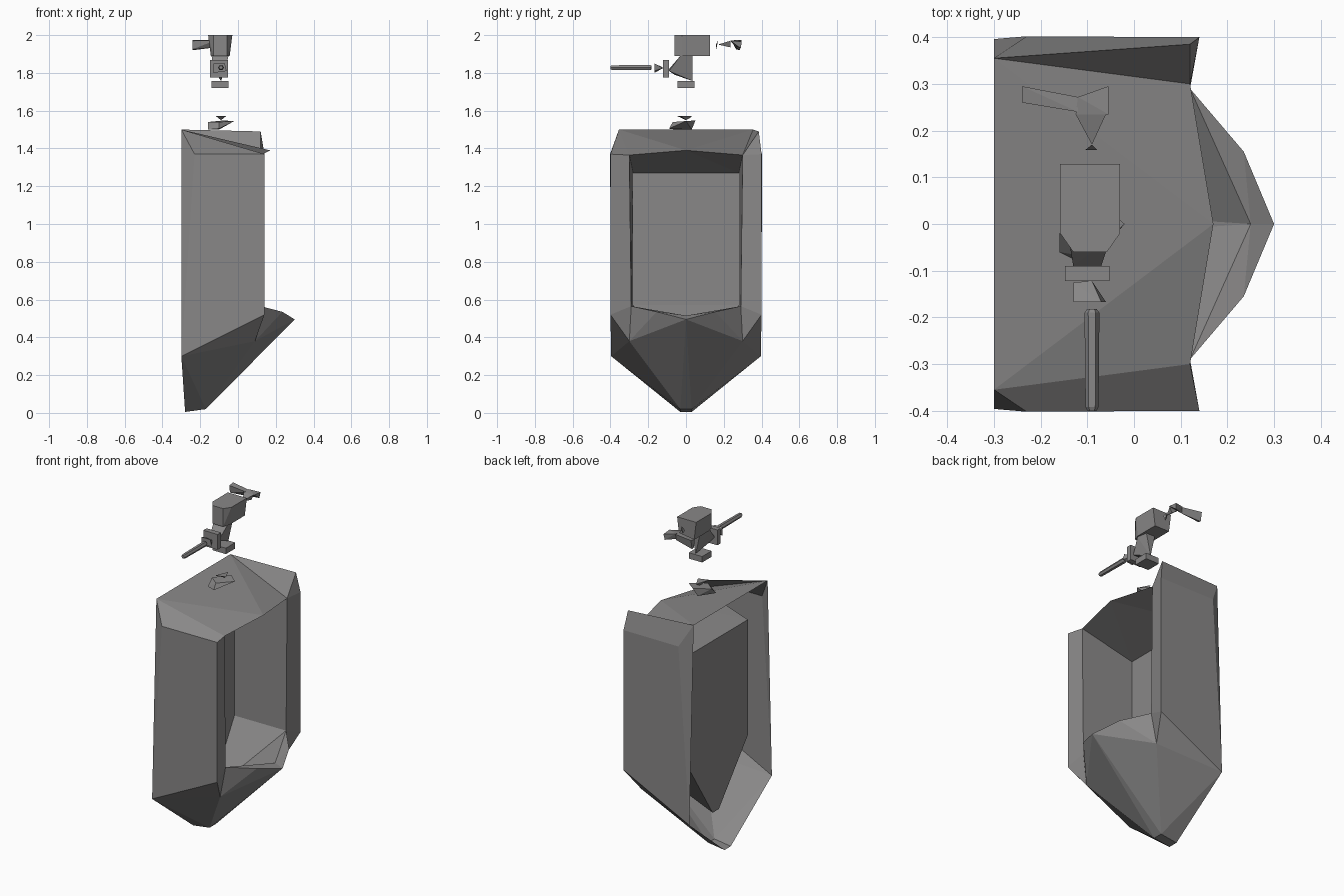
import bpy, bmesh, math
from mathutils import Vector

if "Cube" in bpy.data.objects:
    bpy.data.objects.remove(bpy.data.objects["Cube"])

grey = bpy.data.materials.new("mid grey")
grey.diffuse_color = (0.25, 0.245, 0.245, 1)
grey.use_nodes = True
grey.node_tree.nodes["Principled BSDF"].inputs["Base Color"].default_value = grey.diffuse_color


def finish(name, bm):
    me = bpy.data.meshes.new(name)
    bm.to_mesh(me)
    bm.free()
    me.materials.append(grey)
    ob = bpy.data.objects.new(name, me)
    bpy.context.collection.objects.link(ob)
    return ob


def hull(name, pts):
    """Faceted solid around a few corner points."""
    bm = bmesh.new()
    vs = [bm.verts.new(p) for p in pts]
    r = bmesh.ops.convex_hull(bm, input=vs)
    bmesh.ops.delete(bm, geom=[v for v in bm.verts if not v.link_faces], context='VERTS')
    bmesh.ops.recalc_face_normals(bm, faces=bm.faces)
    return finish(name, bm)


def box(name, lo, hi):
    return hull(name, [(x, y, z) for x in (lo[0], hi[0])
                       for y in (lo[1], hi[1]) for z in (lo[2], hi[2])])


# Basin: half-side corner points, mirrored in y; the wall side is left open
side = {
    'A': (-.3, .355, 1.5), 'B': (-.3, .396, .3), 'D': (-.23, .402, 1.37),
    'E': (.14, .4, 1.37), 'F': (.14, .4, .52), 'G': (.12, .385, 1.49),
    'I': (.12, .3, 1.365), 'J': (.12, .29, .565), 'L': (.09, .3, .38),
    'M': (.235, .155, .535), 'P': (-.22, .28, 1.27), 'Q': (-.22, .28, .57),
    'R': (-.2, .03, .21), 'S': (-.28, .03, .005), 'U': (-.17, .03, .02),
}
centre = {'C': (.17, 0, 1.39), 'T': (.3, 0, .495), 'V': (.25, 0, .515)}

mirrored_faces = [
    'ADB', 'DEFB',                       # outer flank
    'EIJF', 'FJL',                       # front flange
    'FLB', 'LUB', 'BUS', 'LTU',          # underside
    'LMT', 'JML', 'MTV', 'JMV',          # lip
    'AIC', 'IPC',                        # hood top and underside
    'IPQJ', 'JQR', 'JRV',                # inner walls and bowl
]
bridge_faces = ['Aa C', 'Pp C', 'PpqQ', 'QqrR', 'Rr V', 'SsuU', 'Uu T']

bm = bmesh.new()
vert = {k: bm.verts.new(p) for k, p in centre.items()}
for k, (x, y, z) in side.items():
    vert[k] = bm.verts.new((x, y, z))
    vert[k.lower()] = bm.verts.new((x, -y, z))


def face(keys):
    bm.faces.new([vert[k] for k in keys if k != ' '])


for f in mirrored_faces:
    face(f)
    face([k if k in centre else k.lower() for k in reversed(f)])
for f in bridge_faces:
    face(f)
for f in ('AIG', 'AGED', 'GIE', 'aied'):  # shoulders, one side raised
    face(f)
bmesh.ops.delete(bm, geom=[v for v in bm.verts if not v.link_faces], context='VERTS')
bmesh.ops.recalc_face_normals(bm, faces=bm.faces)
finish("basin", bm)

# Water inlet on top of the basin
hull("inlet_flange", [(-.16, -.06, 1.5), (-.1, -.09, 1.505), (-.1, .03, 1.5), (-.16, -.02, 1.54),
                      (-.02, 0, 1.545), (-.08, .05, 1.548), (-.1, -.07, 1.54)])
hull("inlet_nut", [(-.12, -.05, 1.573), (-.06, -.03, 1.573), (-.09, .035, 1.57), (-.09, 0, 1.55)])

# Flush valve
box("valve_collar", (-.14, -.045, 1.72), (-.05, .045, 1.756))
hull("valve_neck", [(-.14, -.03, 1.89), (-.05, -.03, 1.89), (-.12, .035, 1.89), (-.06, .035, 1.89),
                    (-.13, -.09, 1.82), (-.07, -.09, 1.81), (-.11, -.06, 1.79),
                    (-.09, .035, 1.757)])
hull("valve_body", [(x, y, z) for z, w in ((2.0, .064), (1.89, .05))
                    for x, y in ((-.094 - w, .128), (-.094 + w, .128), (-.094 - w, -.02),
                                 (-.094 + w, -.02), (-.13, -.06), (-.058, -.06))])

# Handle
box("handle_collar", (-.148, -.122, 1.775), (-.052, -.09, 1.868))
hull("handle_joint", [(-.13, -.167, 1.85), (-.13, -.167, 1.8), (-.06, -.167, 1.81),
                      (-.07, -.167, 1.85), (-.13, -.125, 1.83), (-.09, -.122, 1.825)])
hull("handle", [(-.09 + r * math.cos(a), y, 1.828 + r * math.sin(a))
                for y, r in ((-.4, .01), (-.392, .014), (-.19, .016), (-.182, .01))
                for a in [math.tau * i / 6 for i in range(6)]])

# Supply elbow
hull("supply_tip", [(-.105, .158, 1.95), (-.078, .158, 1.95), (-.09, .17, 1.972),
                    (-.09, .16, 1.925)])
hull("supply_nozzle", [(-.09, .17, 1.95), (-.125, .235, 1.97), (-.06, .235, 1.97),
                       (-.075, .235, 1.935)])
hull("supply_arm", [(-.125, .235, 1.97), (-.055, .235, 1.97), (-.055, .295, 1.965), (-.06, .29, 1.93),
                    (-.12, .26, 1.94), (-.12, .272, 1.975)])
hull("supply_pipe", [(-.12, .24, 1.972), (-.12, .272, 1.972), (-.12, .265, 1.935),
                     (-.24, .26, 1.97), (-.24, .295, 1.975), (-.24, .285, 1.92), (-.24, .265, 1.925)])
